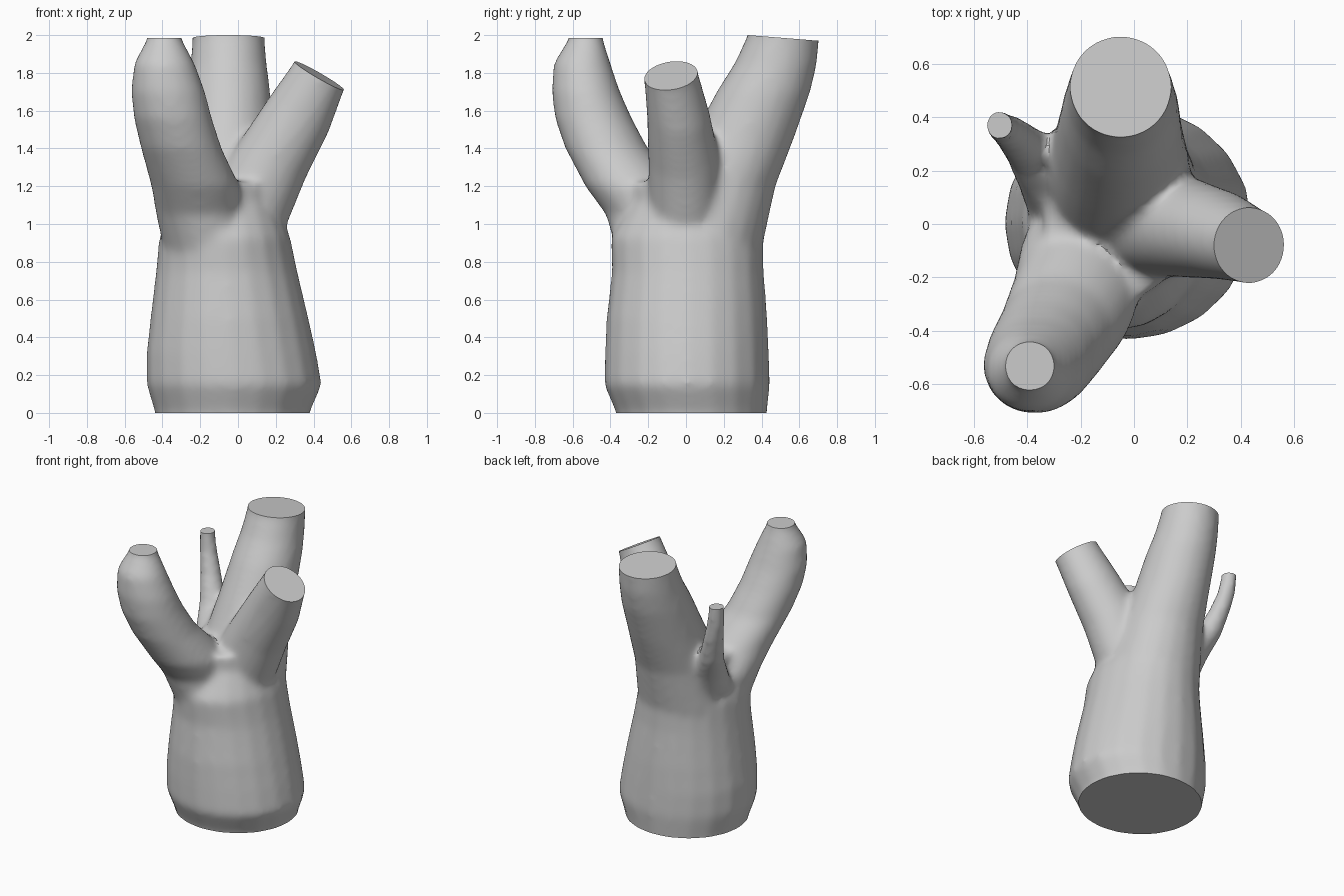
import bpy, bmesh, math
from mathutils import Vector, Matrix

if "Cube" in bpy.data.objects:
    bpy.data.objects.remove(bpy.data.objects["Cube"])

SIDES = 20

# Each limb: rings of (x, y, z, radius_x, radius_y, slope_x, slope_y)
trunk = [(-.03, .03, -.12, .40, .39), (-.03, .03, 0, .41, .40), (-.02, .005, .15, .465, .44),
         (-.035, .005, .32, .45, .435), (-.045, .005, .5, .42, .427), (-.06, .01, .75, .375, .403),
         (-.07, .005, .93, .348, .405), (-.07, .01, 1.12, .27, .30)]
left_limb = [(-.13, -.08, .85, .26, .29), (-.2, -.16, 1.05, .235, .265), (-.225, -.28, 1.2, .235, .255),
             (-.30, -.42, 1.4, .215, .22), (-.345, -.49, 1.56, .208, .205), (-.37, -.53, 1.7, .197, .182),
             (-.39, -.55, 1.85, .162, .152), (-.39, -.53, 1.985, .09, .09)]
back_limb = [(-.07, .1, .9, .32, .31), (-.06, .19, 1.2, .275, .285), (-.055, .3, 1.45, .243, .272),
             (-.05, .41, 1.7, .222, .25), (-.05, .475, 1.85, .203, .22), (-.05, .515, 1.985, .191, .189, 0, -.08)]
right_limb = [(0, 0, .95, .2, .22, -.3), (.07, 0, 1.12, .2, .2, -.5), (.18, -.01, 1.335, .178, .19, -.55),
              (.32, -.04, 1.575, .161, .168, -.57), (.43, -.08, 1.785, .133, .143, -.57, .12)]
twig = [(-.24, .1, 1.0, .17, .17), (-.31, .18, 1.15, .13, .13), (-.40, .28, 1.31, .088, .088),
        (-.455, .335, 1.49, .07, .07), (-.49, .36, 1.62, .06, .06), (-.505, .37, 1.75, .053, .053)]


def full(ring):
    return tuple(ring) + (0,) * (7 - len(ring))


def end_normal(ring):
    r = full(ring)
    return Vector((-r[5], -r[6], 1)).normalized()


def add_tube(bm, rings):
    # one extra ring runs past the cut so the end can be sawn flat later
    last = full(rings[-1])
    tip = Vector(last[:3]) + end_normal(last) * .1
    loops = []
    for r in [full(q) for q in rings] + [tuple(tip) + last[3:]]:
        x, y, z, rx, ry, sx, sy = r
        loop = []
        for i in range(SIDES):
            a = math.tau * i / SIDES
            dx, dy = rx * math.cos(a), ry * math.sin(a)
            loop.append(bm.verts.new((x + dx, y + dy, z + sx * dx + sy * dy)))
        loops.append(loop)
    for a, b in zip(loops, loops[1:]):
        for i in range(SIDES):
            j = (i + 1) % SIDES
            bm.faces.new((a[i], a[j], b[j], b[i]))
    bm.faces.new(loops[0][::-1])
    bm.faces.new(loops[-1])


def add_saw(bm, point, normal, size):
    # block resting on the cut plane
    rot = normal.to_track_quat('Z', 'Y').to_matrix().to_4x4()
    mat = Matrix.Translation(Vector(point) + normal * size / 2) @ rot
    bmesh.ops.create_cube(bm, size=size, matrix=mat)


def make_object(name, bm):
    mesh = bpy.data.meshes.new(name)
    bm.to_mesh(mesh)
    bm.free()
    ob = bpy.data.objects.new(name, mesh)
    bpy.context.collection.objects.link(ob)
    return ob


# Trunk and limbs, fused and softened at the forks
bm = bmesh.new()
for part in (trunk, left_limb, back_limb, right_limb, twig):
    add_tube(bm, part)
tree = make_object("branching_trunk", bm)

# Saw blocks for the flat ends
bm = bmesh.new()
for limb, size in ((left_limb, .4), (back_limb, .5), (right_limb, .4), (twig, .25)):
    add_saw(bm, limb[-1][:3], end_normal(limb[-1]), size)
add_saw(bm, (0, 0, 0), Vector((0, 0, -1)), 1.4)
saw = make_object("end_cutters", bm)
saw.hide_render = True

remesh = tree.modifiers.new("fuse", 'REMESH')
remesh.mode = 'VOXEL'
remesh.voxel_size = .02
soften = tree.modifiers.new("soften", 'SMOOTH')
soften.factor = .5
soften.iterations = 16
cut = tree.modifiers.new("cut_ends", 'BOOLEAN')
cut.operation = 'DIFFERENCE'
cut.solver = 'EXACT'
cut.object = saw

bpy.context.view_layer.objects.active = tree
tree.select_set(True)
for name in ("fuse", "soften", "cut_ends"):
    bpy.ops.object.modifier_apply(modifier=name)
bpy.data.objects.remove(saw)
bpy.ops.object.shade_smooth_by_angle(angle=math.radians(35))
